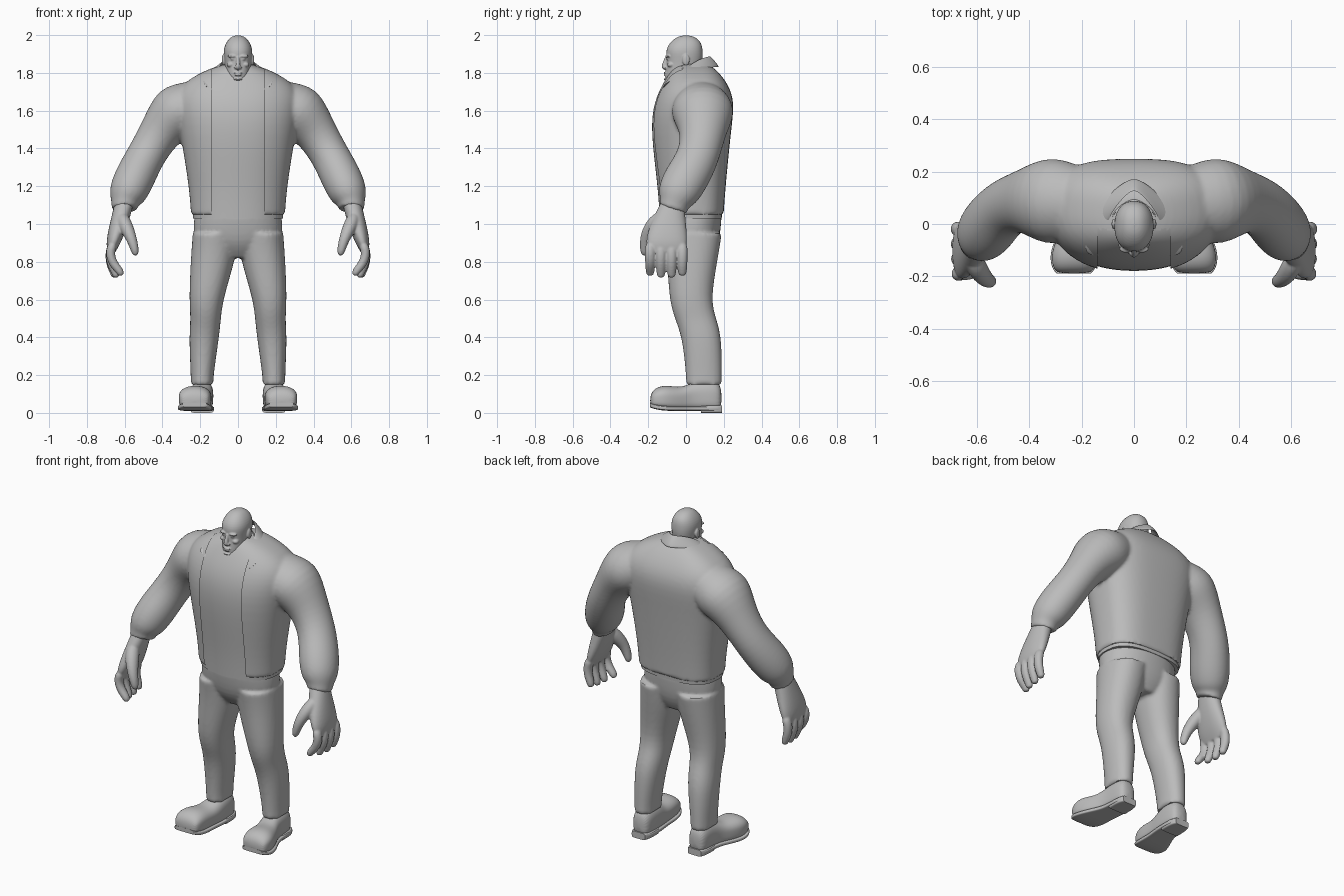
import bpy, bmesh, math
from mathutils import Vector, Matrix

if "Cube" in bpy.data.objects:
    bpy.data.objects.remove(bpy.data.objects["Cube"])

shade = (0.5, 0.5, 0.5, 1)
grey = bpy.data.materials.new("plain_grey")
grey.use_nodes = True
grey.diffuse_color = shade
grey.node_tree.nodes["Principled BSDF"].inputs["Base Color"].default_value = shade

X, Y, Z = Vector((1, 0, 0)), Vector((0, 1, 0)), Vector((0, 0, 1))


def ring(centre, u, v, ru, rv, n_neg=2, n_pos=2, count=28):
    """Superellipse with separate exponents for its -v and +v halves."""
    points = []
    for i in range(count):
        angle = math.tau * i / count
        ca, sa = math.cos(angle), math.sin(angle)
        power = 2 / (n_pos if sa > 0 else n_neg)
        points.append(centre + u * math.copysign(abs(ca) ** power, ca) * ru
                      + v * math.copysign(abs(sa) ** power, sa) * rv)
    return points


def loft(bm, rings, sharp_ends):
    """Skin the rings, cap both ends and optionally crease the cap edges."""
    layers = bm.edges.layers.float
    crease = layers.get("crease_edge") or layers.new("crease_edge")
    rows = [[bm.verts.new(p) for p in points] for points in rings]
    for a, b in zip(rows, rows[1:]):
        for i in range(len(a)):
            bm.faces.new((a[i - 1], a[i], b[i], b[i - 1]))
    for row in (rows[0], rows[-1]):
        cap = bm.faces.new(row)
        if sharp_ends:
            for edge in cap.edges:
                edge[crease] = 1


def stack(bm, levels, side=1, front=2.2, back=2.2, inset=0, sharp_ends=True):
    """Horizontal sections: height, half width, front y, back y and centre x."""
    rings = []
    for z, width, near, far, *centre in levels:
        middle = Vector((side * sum(centre), (near + far) / 2, z))
        rings.append(ring(middle, X, Y, width - inset, (far - near) / 2 - inset, front, back))
    loft(bm, rings, sharp_ends)


def tube(bm, path, side=1, depth=1.1, sharp_ends=False):
    """Tube along a path of x, y, z and radius; depth widens it front to back."""
    points = [Vector((side * x, y, z)) for x, y, z, radius in path]
    rings = []
    for i, (point, step) in enumerate(zip(points, path)):
        ahead = points[min(i + 1, len(points) - 1)]
        along = (ahead - points[max(i - 1, 0)]).normalized()
        across = Y.cross(along).normalized()
        rings.append(ring(point, across, along.cross(across), step[-1], step[-1] * depth))
    loft(bm, rings, sharp_ends)


def ball(bm, centre, size):
    bmesh.ops.create_uvsphere(bm, u_segments=20, v_segments=12, radius=1,
                              matrix=Matrix.Translation(centre) @ Matrix.Diagonal((*size, 1)))


def finish(name, bm, voxel=0, smooth=0, mirror=False, thickness=0):
    """Make the object, apply its modifiers and shade it."""
    bmesh.ops.recalc_face_normals(bm, faces=bm.faces)
    mesh = bpy.data.meshes.new(name)
    bm.to_mesh(mesh)
    bm.free()
    part = bpy.data.objects.new(name, mesh)
    bpy.context.collection.objects.link(part)
    if thickness:
        solid = part.modifiers.new("thickness", "SOLIDIFY")
        solid.thickness, solid.offset = thickness, 0
    part.modifiers.new("round", "SUBSURF").levels = 2
    if voxel:
        blend = part.modifiers.new("blend", "REMESH")
        blend.mode, blend.voxel_size = "VOXEL", voxel
        part.modifiers.new("soften", "SMOOTH").iterations = smooth
    if mirror:
        part.modifiers.new("other_side", "MIRROR").use_mirror_merge = False
    graph = bpy.context.evaluated_depsgraph_get()
    applied = bpy.data.meshes.new_from_object(part.evaluated_get(graph))
    part.modifiers.clear()
    part.data = applied
    applied.materials.clear()
    applied.materials.append(grey)
    bpy.ops.object.select_all(action="DESELECT")
    part.select_set(True)
    bpy.context.view_layer.objects.active = part
    bpy.ops.object.shade_smooth_by_angle(angle=math.radians(45))
    return part


# Jacket: torso and sleeves blended, then opened down the front
hem = (1.05, .25, -.15, .2)
body = [(1.2, .26, -.16, .21), (1.5, .31, -.2, .24), (1.65, .34, -.18, .26),
        (1.75, .3, -.13, .22), (1.83, .14, -.08, .15), (1.85, .05, -.04, .1)]
sleeve = [(.22, .08, 1.63, .13), (.33, .09, 1.6, .16), (.41, .09, 1.49, .11), (.49, .07, 1.36, .1),
          (.55, 0, 1.24, .11), (.59, -.05, 1.15, .1), (.6, -.06, 1.11, .07), (.6, -.07, 1.08, .07)]
bm = bmesh.new()
stack(bm, [hem] + body, back=2.9)
for side in (1, -1):
    tube(bm, sleeve, side, sharp_ends=True)
jacket = finish("jacket", bm, voxel=.01, smooth=5)

opening = .14
bm = bmesh.new()
bm.from_mesh(jacket.data)
for side in (1, -1):
    bmesh.ops.bisect_plane(bm, geom=bm.verts[:] + bm.edges[:] + bm.faces[:],
                           plane_co=X * side * opening, plane_no=X)
middles = {face: face.calc_center_median() for face in bm.faces}
front_panel = [face for face, m in middles.items() if abs(m.x) < opening and m.y < -.02]
bmesh.ops.delete(bm, geom=front_panel, context="FACES")
bm.to_mesh(jacket.data)
bm.free()

# Shirt, slightly inside the jacket and hanging just below it
bm = bmesh.new()
stack(bm, [(1.03, *hem[1:])] + body, back=2.9, inset=.01)
finish("shirt", bm)


def collar(name, top, bottom, steps=8):
    """Band between two sweeping edges, running from tip to nape to tip.

    Each edge: half width, nape y, tip y, nape z, tip z, sweep in half turns."""
    bm = bmesh.new()
    previous = None
    for i in range(-steps, steps + 1):
        t = abs(i) / steps
        pair = []
        for width, nape, tip, high, low, sweep in (top, bottom):
            pair.append(bm.verts.new((width * math.sin(math.pi * sweep * i / steps),
                                      nape + (tip - nape) * t ** 1.3,
                                      high + (low - high) * t ** 2.2)))
        if previous:
            bm.faces.new(previous + pair[::-1])
        previous = pair
    finish(name, bm, thickness=.01)


collar("jacket_collar", (.12, .13, -.13, 1.89, 1.69, .55), (.19, .18, -.12, 1.83, 1.74, .55))
collar("shirt_collar", (.09, .09, -.12, 1.86, 1.75, .97), (.11, .12, -.14, 1.8, 1.69, .85))

# Trousers: hips and two legs blended
bm = bmesh.new()
stack(bm, [(1.05, .23, -.14, .19), (.9, .25, -.12, .18), (.82, .1, -.05, .13)])
for side in (1, -1):
    stack(bm, [(.95, .12, -.12, .19, .12), (.82, .12, -.1, .17, .13), (.6, .09, -.09, .13, .17),
               (.5, .08, -.06, .16, .17), (.4, .08, -.02, .19, .18), (.2, .06, 0, .19, .19),
               (.15, .06, 0, .19, .19)], side)
finish("trousers", bm, voxel=.01, smooth=4)


def shoe_part(name, sections, bottom, top, sharp_ends=True):
    """Sections along y: centre x, half width, underside and upper height."""
    bm = bmesh.new()
    loft(bm, [ring(Vector((x, y, (low + high) / 2)), X, Z, width, (high - low) / 2, bottom, top)
              for y, x, width, low, high in sections], sharp_ends)
    finish(name, bm, mirror=True)


# Shoes: uppers, soles that follow them, and heel blocks
shoe = [(-.19, .23, .06, .04, .09), (-.17, .23, .08, .03, .13), (-.11, .23, .09, .02, .15),
        (-.02, .21, .07, .02, .13), (.04, .19, .06, .02, .17), (.15, .19, .06, .02, .18),
        (.19, .19, .04, .02, .14)]
shoe_part("shoe_uppers", shoe, 4, 2.3, sharp_ends=False)
shoe_part("shoe_soles", [(y, x, width + .005, low - .01, low + .015)
                         for y, x, width, low, high in shoe], 5, 5)
shoe_part("shoe_heels", [(y, .19, width, 0, .04)
                         for y, width in ((.08, .06), (.16, .06), (.19, .045))], 6, 6)

# Hands: palm, four fingers and thumb blended
bm = bmesh.new()
stack(bm, [(1.12, .05, -.13, -.01, .6), (1, .05, -.19, 0, .63), (.9, .04, -.22, .01, .66),
           (.85, .02, -.19, -.01, .67)])
for finger in range(4):
    y = .057 * finger - .19
    curl = .05 / (finger + 1)
    tip = .71 + .01 * abs(finger - 1.5)
    tube(bm, [(.66, y, .9, .025), (.68, y, .85, .025), (.68 - curl / 3, y, .79, .024),
              (.67 - curl, y, tip + .02, .021), (.67 - curl, y, tip, .015)])
tube(bm, [(.62, -.12, 1.05, .03), (.6, -.17, 1, .04), (.57, -.21, .94, .03),
          (.55, -.22, .88, .024), (.54, -.22, .83, .016)])
finish("hands", bm, voxel=.006, smooth=3, mirror=True)

# Head: skull, neck and facial features blended
bm = bmesh.new()
stack(bm, [(1.75, .04, -.11, -.02), (1.79, .065, -.11, .06), (1.86, .07, -.1, .09),
           (1.92, .08, -.11, .09), (1.97, .06, -.08, .08), (2, .025, -.03, .03)], sharp_ends=False)
stack(bm, [(1.68, .08, -.07, .09), (1.84, .06, -.05, .08)])
tube(bm, [(0, -.1, 1.89, .008), (0, -.11, 1.86, .009), (0, -.12, 1.83, .015), (0, -.1, 1.82, .01)])
for height, width in ((1.8, .023), (1.788, .02), (1.766, .025)):
    ball(bm, (0, -.107, height), (width, .012, width / 4))
for side in (1, -1):
    ball(bm, (side * .03, -.095, 1.888), (.027, .015, .008))
    ball(bm, (side * .028, -.094, 1.873), (.012, .01, .006))
    ball(bm, (side * .04, -.08, 1.843), (.02, .02, .014))
    ball(bm, (side * .013, -.11, 1.828), (.008, .01, .007))
    ball(bm, (side * .078, 0, 1.868), (.008, .02, .03))
finish("head", bm, voxel=.004, smooth=2)
